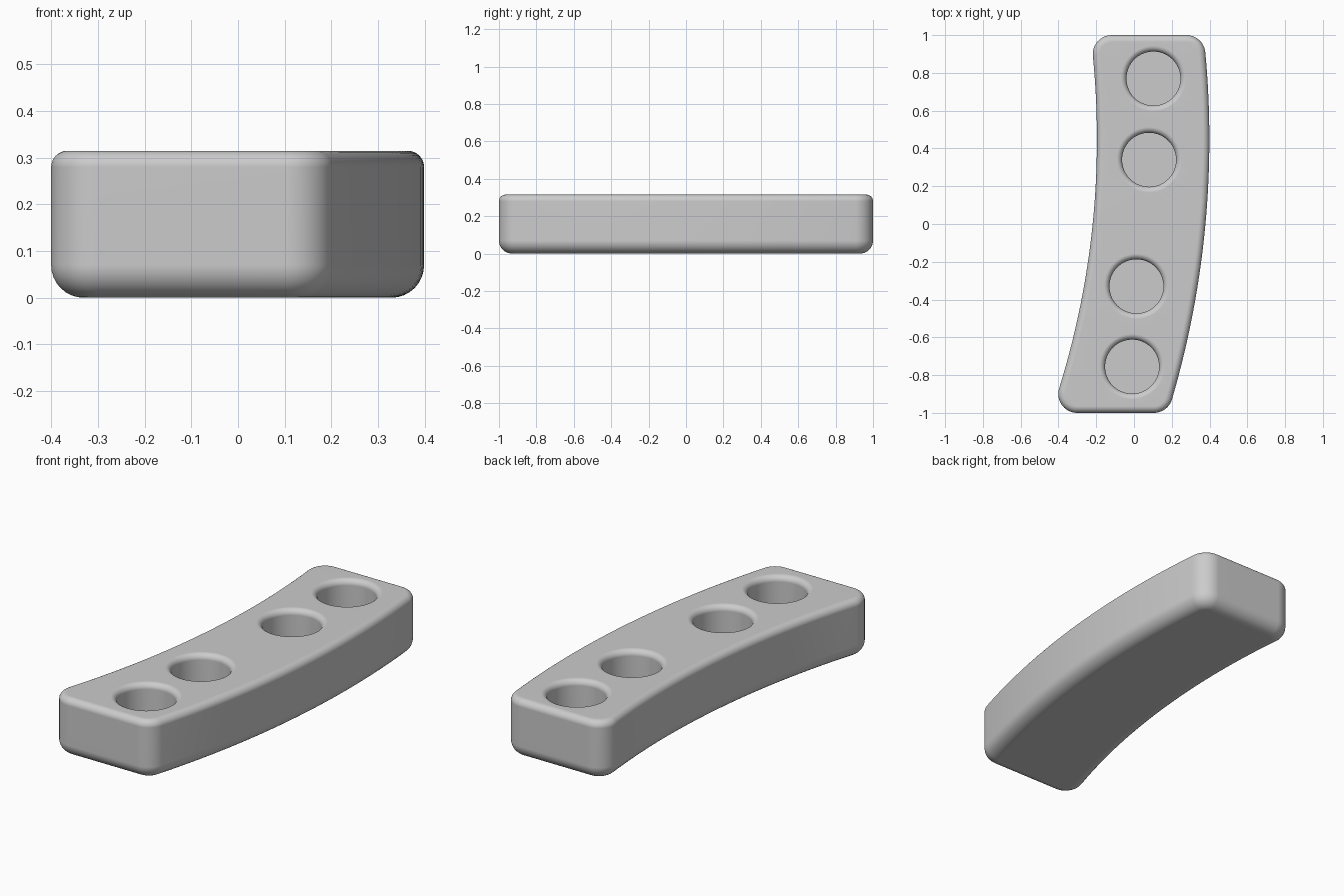
import bpy
import bmesh
from math import pi, sin, cos, asin, radians

if "Cube" in bpy.data.objects:
    bpy.data.objects.remove(bpy.data.objects["Cube"], do_unlink=True)

HEIGHT = 0.315
CORNER = 0.1            # rounding of the upright corners
TOP_R, BOTTOM_R = 0.035, 0.07
BEND_Y = 0.45           # height along y of the bend's centre
LEFT_R, RIGHT_R = 4.45, 4.9
LEFT_X, RIGHT_X = -0.196, 0.399
HOLE_R, RIM_R, FLOOR_Z = 0.143, 0.03, 0.06
HOLES = [(0.103, 0.77), (0.08, 0.34), (0.013, -0.33), (-0.01, -0.755)]


def side(peak, radius, y0, y1, turn, steps=28):
    """Curved long side as (x, y, normal angle)."""
    points = []
    for i in range(steps + 1):
        y = y0 + (y1 - y0) * i / steps
        a = asin((y - BEND_Y) / radius)
        points.append((peak - radius + radius * cos(a), y, a + turn))
    return points


def corner(point, a0, a1, steps=10):
    """Fan of normals about one corner centre."""
    return [(point[0], point[1], a0 + (a1 - a0) * i / steps)
            for i in range(1, steps + 1)]


# Core outline, set in by the corner radius; rings grow outwards from it
end = 1 - CORNER
right = side(RIGHT_X - CORNER, RIGHT_R - CORNER, -end, end, 0)
left = side(LEFT_X + CORNER, LEFT_R + CORNER, end, -end, pi)
core = (right + corner(right[-1], right[-1][2], pi / 2)
        + [(left[0][0], end, pi / 2)] + corner(left[0], pi / 2, left[0][2])
        + left[1:] + corner(left[-1], left[-1][2], 1.5 * pi)
        + [(right[0][0], -end, 1.5 * pi)]
        + corner(right[0], 1.5 * pi, 2 * pi + right[0][2])[:-1])

bm = bmesh.new()


def body_ring(inset, z):
    r = CORNER - inset
    return [bm.verts.new((x + r * cos(a), y + r * sin(a), z)) for x, y, a in core]


def circle_ring(centre, r, z, n=64):
    return [bm.verts.new((centre[0] + r * cos(2 * pi * i / n),
                          centre[1] + r * sin(2 * pi * i / n), z)) for i in range(n)]


def bridge(rings):
    for low, high in zip(rings, rings[1:]):
        n = len(low)
        for i in range(n):
            j = (i + 1) % n
            bm.faces.new((low[i], low[j], high[j], high[i]))


def loop_edges(ring):
    return [bm.edges.get((ring[i - 1], ring[i])) for i in range(len(ring))]


# Outer shell with rounded bottom and top edges
STEPS = 8
arc = [pi / 2 * i / STEPS for i in range(STEPS + 1)]
profile = [(BOTTOM_R * (1 - sin(t)), BOTTOM_R * (1 - cos(t))) for t in arc]
profile += [(TOP_R * (1 - cos(t)), HEIGHT - TOP_R * (1 - sin(t))) for t in arc]
shell = [body_ring(d, z) for d, z in profile]
bridge(shell)
bm.faces.new(shell[0])
top_edges = loop_edges(shell[-1])

# Blind round holes with softened rims
for centre in HOLES:
    rings = [circle_ring(centre, HOLE_R + RIM_R * (1 - sin(t)),
                         HEIGHT - RIM_R * (1 - cos(t))) for t in arc]
    rings.append(circle_ring(centre, HOLE_R, FLOOR_Z))
    bridge(rings)
    bm.faces.new(rings[-1])
    top_edges += loop_edges(rings[0])

# Flat top around the holes
bmesh.ops.triangle_fill(bm, edges=top_edges, use_beauty=True, normal=(0, 0, 1))
bmesh.ops.recalc_face_normals(bm, faces=bm.faces[:])

mesh = bpy.data.meshes.new("curved_holder")
bm.to_mesh(mesh)
bm.free()
holder = bpy.data.objects.new("curved_holder", mesh)
bpy.context.collection.objects.link(holder)

# Plain grey
grey = bpy.data.materials.new("plain_grey")
grey.use_nodes = True
colour = (0.6, 0.6, 0.6, 1)
grey.diffuse_color = colour
grey.node_tree.nodes["Principled BSDF"].inputs["Base Color"].default_value = colour
mesh.materials.append(grey)

# Smooth shading, flat areas kept flat
bpy.ops.object.select_all(action='DESELECT')
holder.select_set(True)
bpy.context.view_layer.objects.active = holder
bpy.ops.object.shade_smooth_by_angle(angle=radians(35))
weighted = holder.modifiers.new("weighted_normals", 'WEIGHTED_NORMAL')
weighted.keep_sharp = True
